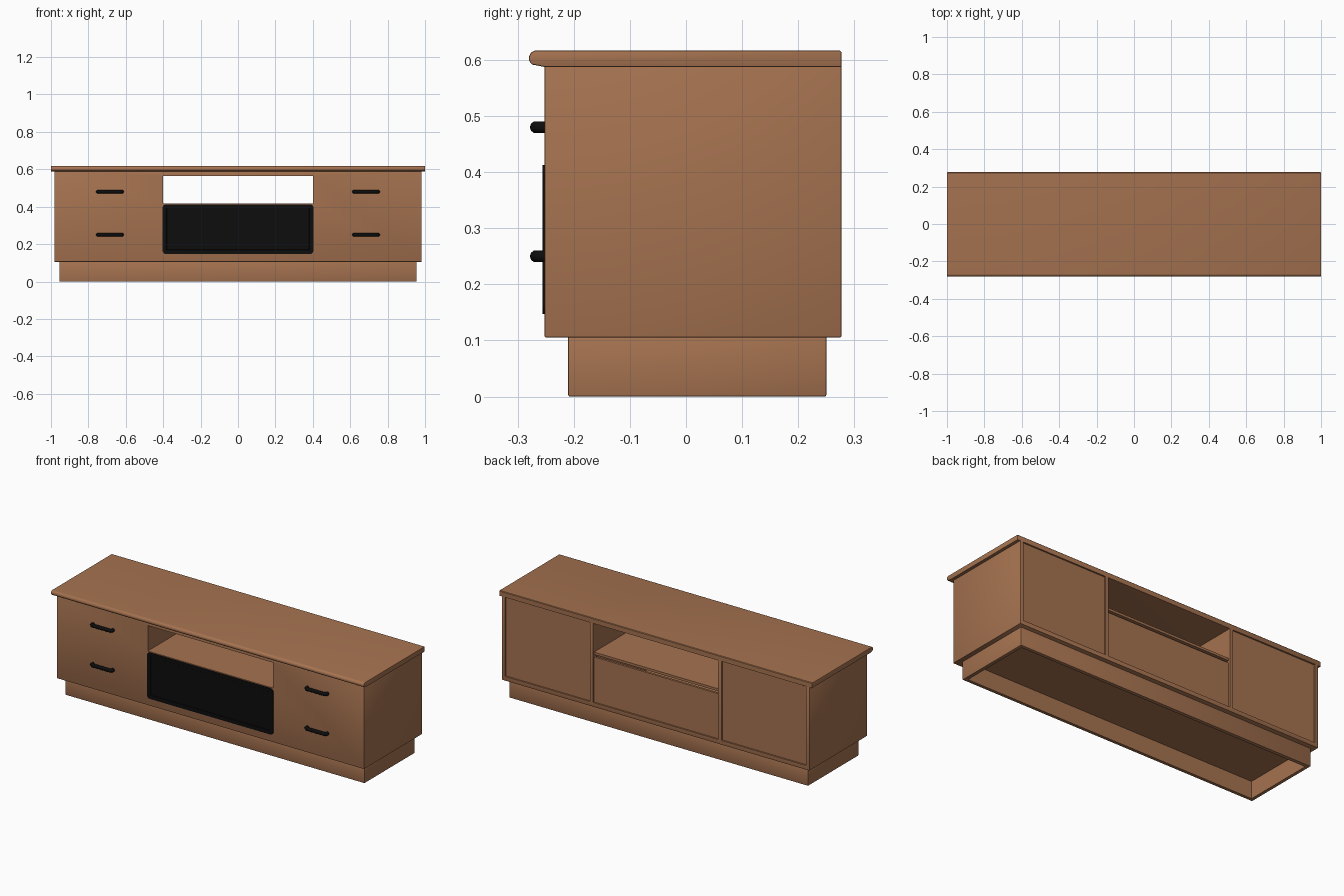
import bpy, bmesh
from math import pi, cos, sin
from mathutils import Vector

cube = bpy.data.objects.get("Cube")
if cube:
    bpy.data.objects.remove(cube, do_unlink=True)


def material(name, rgb):
    m = bpy.data.materials.new(name)
    m.use_nodes = True
    m.diffuse_color = (*rgb, 1)
    m.node_tree.nodes["Principled BSDF"].inputs["Base Color"].default_value = (*rgb, 1)
    return m


wood = material("warm_wood", (0.38, 0.17, 0.08))
black = material("black", (0.004, 0.004, 0.004))


def finish(name, bm, mat, smooth=False):
    bmesh.ops.recalc_face_normals(bm, faces=bm.faces)
    mesh = bpy.data.meshes.new(name)
    bm.to_mesh(mesh)
    bm.free()
    ob = bpy.data.objects.new(name, mesh)
    bpy.context.collection.objects.link(ob)
    mesh.materials.append(mat)
    if smooth:
        select(ob)
        bpy.ops.object.shade_smooth_by_angle(angle=pi / 5)
    return ob


def select(ob):
    bpy.ops.object.select_all(action='DESELECT')
    ob.select_set(True)
    bpy.context.view_layer.objects.active = ob


def box(name, x, y, z, mat, bevel=0):
    """Box from (min, max) pairs on each axis."""
    bm = bmesh.new()
    bmesh.ops.create_cube(bm, size=1)
    for v in bm.verts:
        v.co = Vector([(a + b) / 2 + c * (b - a) for (a, b), c in zip((x, y, z), v.co)])
    if bevel:
        bmesh.ops.bevel(bm, geom=bm.edges[:], offset=bevel, segments=2,
                        profile=0.5, affect='EDGES')
    return finish(name, bm, mat, bevel > 0)


def carve(ob, *cuts):
    """Subtract boxes from an object."""
    for x, y, z in cuts:
        cutter = box("cutter", x, y, z, wood)
        cutter.hide_render = True
        mod = ob.modifiers.new("cut", 'BOOLEAN')
        mod.operation, mod.solver, mod.object = 'DIFFERENCE', 'EXACT', cutter
        select(ob)
        bpy.ops.object.modifier_apply(modifier=mod.name)
        bpy.data.objects.remove(cutter, do_unlink=True)


# Plinth, hollow underneath
plinth = box("plinth", (-0.955, 0.955), (-0.21, 0.25), (0, 0.11), wood, 0.003)
carve(plinth, ((-0.935, 0.935), (-0.19, 0.23), (-0.1, 0.1)))

# Carcass with open niche, lower compartment and recessed back panels
W = (-0.4, 0.4)
carcass = box("carcass", (-0.982, 0.982), (-0.252, 0.277), (0.105, 0.59), wood, 0.003)
carve(carcass,
      (W, (-0.3, 0), (0.418, 0.565)),
      (W, (-0.232, 0.3), (0.418, 0.62)),
      (W, (-0.232, 0.255), (0.13, 0.404)),
      (W, (0.2, 0.3), (0.39, 0.404)),
      (W, (0.268, 0.3), (0.13, 0.43)),
      ((0.42, 0.962), (0.268, 0.3), (0.13, 0.62)),
      ((-0.962, -0.42), (0.268, 0.3), (0.13, 0.62)))

# Worktop: rounded nose profile swept across the width
profile = [(0.277, 0.587), (0.277, 0.614), (0.274, 0.617)]
profile += [(-0.266 + 0.014 * cos(a), 0.603 + 0.014 * sin(a))
            for a in (pi / 2 + i * pi * 0.8 / 8 for i in range(9))]
profile += [(-0.25, 0.587)]
bm = bmesh.new()
face = bm.faces.new([bm.verts.new((-1, y, z)) for y, z in profile])
ext = bmesh.ops.extrude_face_region(bm, geom=[face])
bmesh.ops.translate(bm, vec=(2, 0, 0),
                    verts=[g for g in ext["geom"] if isinstance(g, bmesh.types.BMVert)])
ends = [e for e in bm.edges if abs(e.verts[0].co.x - e.verts[1].co.x) < 0.01]
bmesh.ops.bevel(bm, geom=ends, offset=0.003, segments=2, profile=0.5, affect='EDGES')
finish("worktop", bm, wood, True)

# Black drop-front door with rounded corners and a shallow inset field
bm = bmesh.new()
r, outline = 0.018, []
for k, (cx, cz) in enumerate([(1, 1), (-1, 1), (-1, -1), (1, -1)]):
    for i in range(5):
        a = k * pi / 2 + i * pi / 8
        outline.append((cx * (0.403 - r) + r * cos(a), 0.28 + cz * (0.133 - r) + r * sin(a)))
face = bm.faces.new([bm.verts.new((x, -0.235, z)) for x, z in outline])
ext = bmesh.ops.extrude_face_region(bm, geom=[face])
bmesh.ops.translate(bm, vec=(0, -0.021, 0),
                    verts=[g for g in ext["geom"] if isinstance(g, bmesh.types.BMVert)])
front = next(f for f in bm.faces if all(v.co.y < -0.25 for v in f.verts))
bmesh.ops.inset_region(bm, faces=[front], thickness=0.022)
bmesh.ops.inset_region(bm, faces=[front], thickness=0.002, depth=-0.003)
finish("door", bm, black)


# Drawer handles: rounded bar bent back to the drawer face at both ends
def handle(name, x, z):
    curve = bpy.data.curves.new(name, 'CURVE')
    curve.dimensions = '3D'
    curve.bevel_depth, curve.bevel_resolution, curve.use_fill_caps = 0.0105, 3, True
    path = [(-0.064, -0.245), (-0.064, -0.262), (-0.057, -0.2685),
            (0.057, -0.2685), (0.064, -0.262), (0.064, -0.245)]
    spline = curve.splines.new('POLY')
    spline.points.add(len(path) - 1)
    for p, (px, py) in zip(spline.points, path):
        p.co = (x + px, py, z, 1)
    ob = bpy.data.objects.new(name, curve)
    bpy.context.collection.objects.link(ob)
    curve.materials.append(black)
    select(ob)
    bpy.ops.object.convert(target='MESH')
    bpy.ops.object.shade_smooth_by_angle(angle=pi / 4)


for side, s in (("left", 1), ("right", -1)):
    for level, z in (("upper", 0.48), ("lower", 0.25)):
        handle(f"{side}_{level}_handle", s * 0.685, z)
